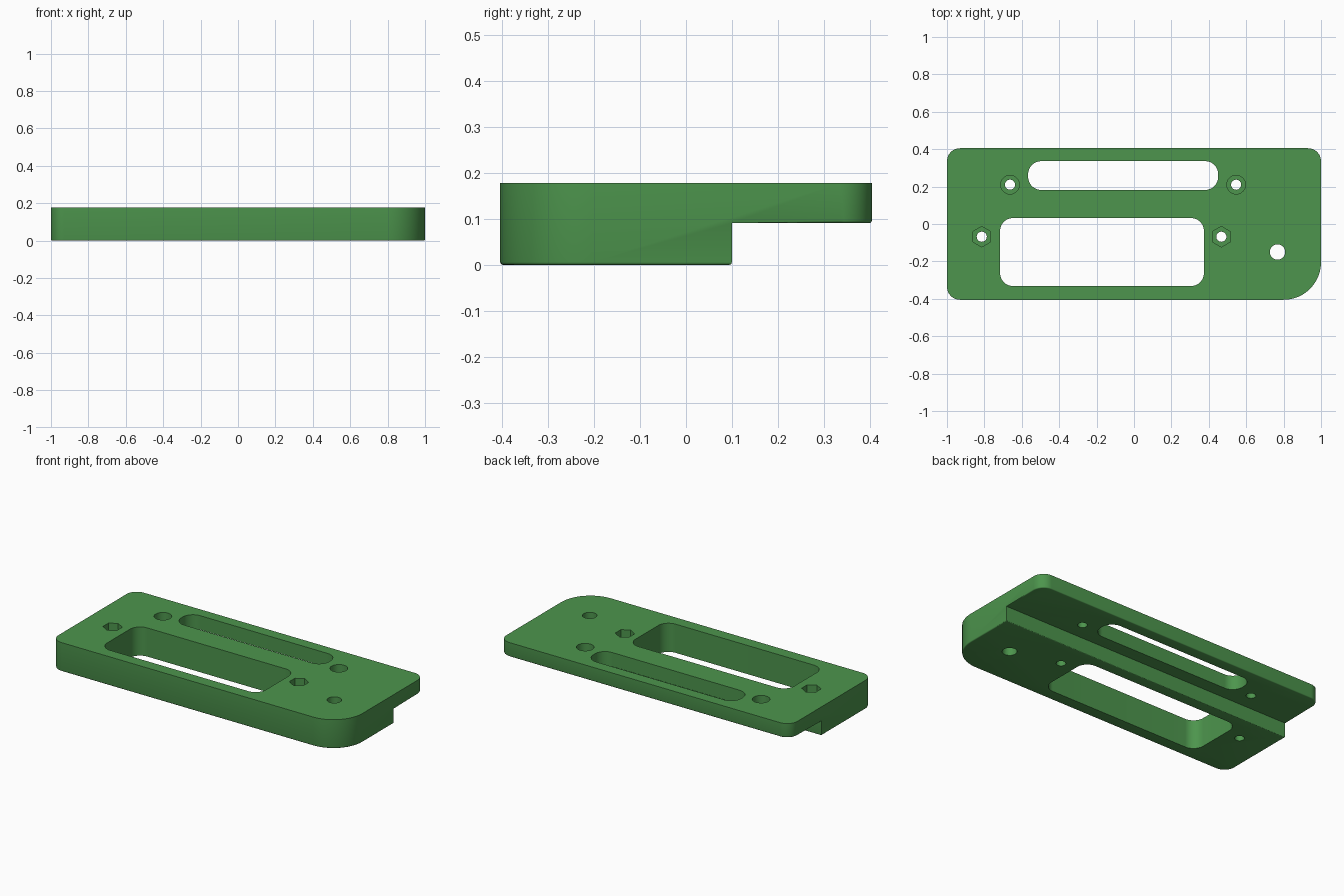
import bpy, bmesh, math

if "Cube" in bpy.data.objects:
    bpy.data.objects.remove(bpy.data.objects["Cube"])

green = bpy.data.materials.new("green")
green.diffuse_color = (0.074, 0.30, 0.074, 1)
green.use_nodes = True
green.node_tree.nodes["Principled BSDF"].inputs["Base Color"].default_value = green.diffuse_color


def rounded_outline(x0, x1, y0, y1, radii, steps=12):
    """Counter-clockwise outline; radii: front-left, front-right, back-right, back-left."""
    pts = []
    corners = [(x0, y0, 1, 1, 180), (x1, y0, -1, 1, 270),
               (x1, y1, -1, -1, 0), (x0, y1, 1, -1, 90)]
    for (x, y, sx, sy, start), r in zip(corners, radii):
        for i in range(steps + 1):
            a = math.radians(start + 90 * i / steps)
            pts.append((x + sx * r + r * math.cos(a), y + sy * r + r * math.sin(a)))
    return pts


def polygon(x, y, r, sides, turn=0.0):
    return [(x + r * math.cos(turn + math.tau * i / sides),
             y + r * math.sin(turn + math.tau * i / sides)) for i in range(sides)]


def prism(name, outline, z0, z1):
    bm = bmesh.new()
    face = bm.faces.new([bm.verts.new((x, y, z0)) for x, y in outline])
    res = bmesh.ops.extrude_face_region(bm, geom=[face])
    for v in res["geom"]:
        if isinstance(v, bmesh.types.BMVert):
            v.co.z = z1
    bmesh.ops.recalc_face_normals(bm, faces=bm.faces)
    mesh = bpy.data.meshes.new(name)
    bm.to_mesh(mesh)
    bm.free()
    mesh.materials.append(green)
    ob = bpy.data.objects.new(name, mesh)
    bpy.context.collection.objects.link(ob)
    return ob


def cut(ob, outline, z0, z1):
    cutter = prism("cutter", outline, z0, z1)
    cutter.hide_render = True
    mod = ob.modifiers.new("cut", 'BOOLEAN')
    mod.operation = 'DIFFERENCE'
    mod.solver = 'EXACT'
    mod.object = cutter
    bpy.context.view_layer.objects.active = ob
    bpy.ops.object.modifier_apply(modifier=mod.name)
    bpy.data.objects.remove(cutter)


TOP, STEP, HALF = 0.178, 0.091, 0.405

# Plate with one large corner, stepped thinner along the back
plate = prism("mounting_plate",
              rounded_outline(-1, 1, -HALF, HALF, (0.07, 0.2, 0.07, 0.07)), 0, TOP)
cut(plate, [(-1.2, 0.1), (1.2, 0.1), (1.2, 0.6), (-1.2, 0.6)], -0.1, STEP)

# Softened lower outside edges
bm = bmesh.new()
bm.from_mesh(plate.data)
edges = []
for e in bm.edges:
    if len(e.link_faces) == 2 and e.is_convex:
        nz = sorted(f.normal.z for f in e.link_faces)
        if nz[0] < -0.9 and abs(nz[1]) < 0.1:
            edges.append(e)
bmesh.ops.bevel(bm, geom=edges, offset=0.006, segments=3, profile=0.5, affect='EDGES')
bm.to_mesh(plate.data)
bm.free()

# Large window and long slot
cut(plate, rounded_outline(-0.716, 0.374, -0.332, 0.032, (0.07,) * 4), -0.1, 0.3)
cut(plate, rounded_outline(-0.566, 0.450, 0.182, 0.336, (0.07,) * 4), -0.1, 0.3)

# Plain through hole
cut(plate, polygon(0.767, -0.15, 0.041, 40), -0.1, 0.3)

# Round counterbored screw holes in the thin part
for x in (-0.663, 0.546):
    cut(plate, polygon(x, 0.21, 0.027, 32), -0.1, 0.3)
    cut(plate, polygon(x, 0.21, 0.05, 32), TOP - 0.055, 0.3)

# Hexagonal nut pockets with screw holes in the thick part
for x in (-0.814, 0.467):
    cut(plate, polygon(x, -0.068, 0.027, 32), -0.1, 0.3)
    cut(plate, polygon(x, -0.068, 0.055, 6, math.pi / 2), TOP - 0.09, 0.3)

# Smooth rounded walls, keep the hard edges
bpy.ops.object.select_all(action='DESELECT')
plate.select_set(True)
bpy.context.view_layer.objects.active = plate
bpy.ops.object.shade_smooth_by_angle(angle=math.radians(35))
